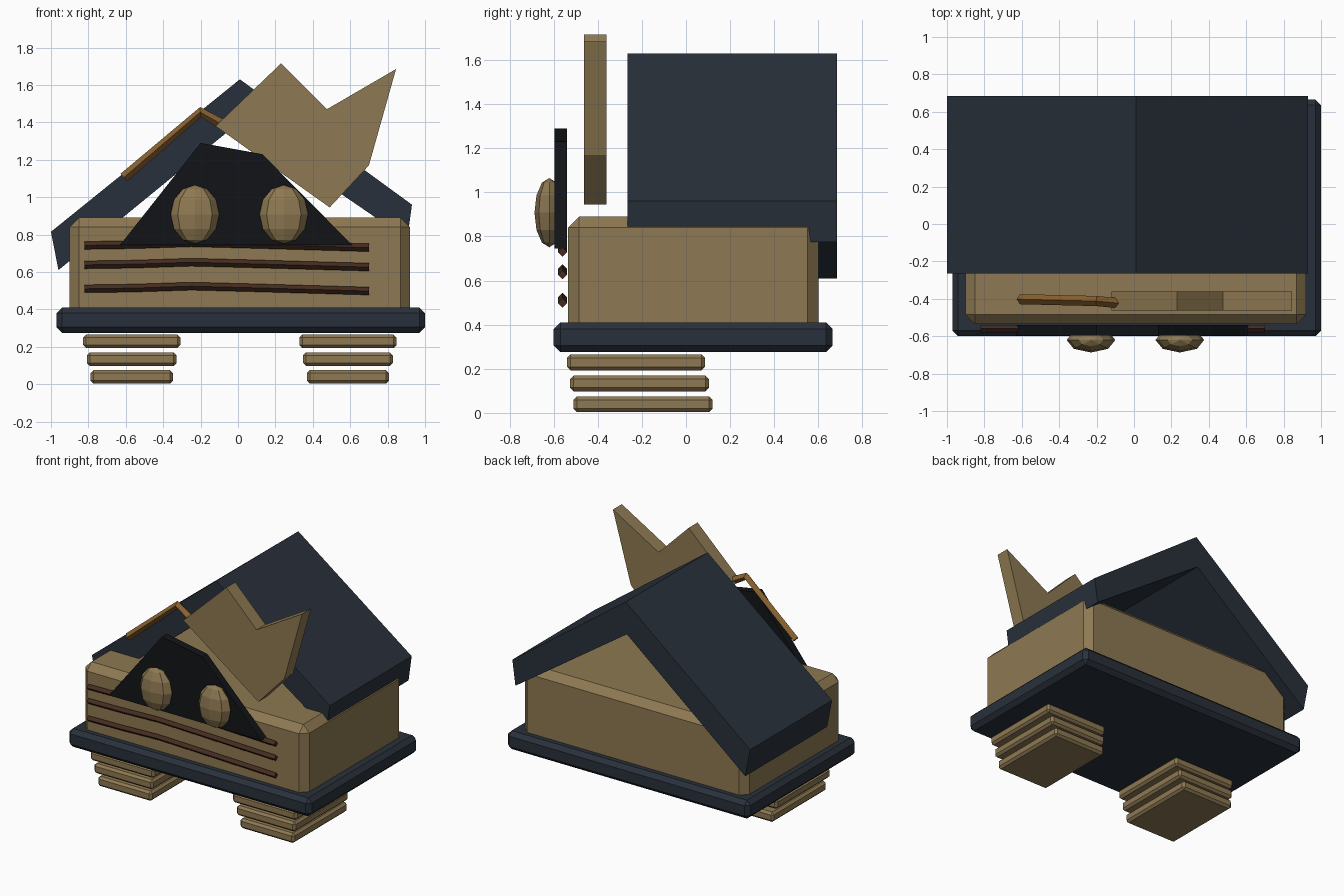
import bpy, bmesh
from mathutils import Matrix

if "Cube" in bpy.data.objects:
    bpy.data.objects.remove(bpy.data.objects["Cube"])


def material(name, rgb):
    m = bpy.data.materials.new(name)
    m.diffuse_color = (*rgb, 1)
    m.use_nodes = True
    m.node_tree.nodes["Principled BSDF"].inputs["Base Color"].default_value = m.diffuse_color
    return m


TAN = material("tan", (0.27, 0.19, 0.085))
NAVY = material("navy", (0.022, 0.03, 0.043))
BLACK = material("black", (0.006, 0.007, 0.009))
BROWN = material("dark_brown", (0.06, 0.025, 0.015))
WOOD = material("wood", (0.25, 0.12, 0.03))


def finish(name, bm, mat):
    bmesh.ops.recalc_face_normals(bm, faces=bm.faces)
    me = bpy.data.meshes.new(name)
    bm.to_mesh(me)
    bm.free()
    me.materials.append(mat)
    ob = bpy.data.objects.new(name, me)
    bpy.context.collection.objects.link(ob)
    return ob


def box(name, x, y, z, bevel, mat):
    """Chamfered box from (min, max) ranges."""
    bm = bmesh.new()
    bmesh.ops.create_cube(bm, size=1)
    for v in bm.verts:
        v.co = [r[0] if c < 0 else r[1] for c, r in zip(v.co, (x, y, z))]
    ob = finish(name, bm, mat)
    mod = ob.modifiers.new("chamfer", "BEVEL")
    mod.width, mod.segments = bevel, 1
    return ob


def plate(name, profile, y0, y1, mat):
    """Front (x, z) profile extruded along y."""
    bm = bmesh.new()
    face = bm.faces.new([bm.verts.new((x, y0, z)) for x, z in profile])
    out = bmesh.ops.extrude_face_region(bm, geom=[face])
    for g in out["geom"]:
        if isinstance(g, bmesh.types.BMVert):
            g.co.y = y1
    return finish(name, bm, mat)


def stick(name, points, radius, mat):
    """Four-sided bar following a path."""
    cu = bpy.data.curves.new(name, "CURVE")
    cu.dimensions = "3D"
    cu.bevel_depth, cu.bevel_resolution = radius, 0
    cu.use_fill_caps = True
    sp = cu.splines.new("POLY")
    sp.points.add(len(points) - 1)
    for p, co in zip(sp.points, points):
        p.co = (*co, 1)
    sp.use_smooth = False
    cu.materials.append(mat)
    ob = bpy.data.objects.new(name, cu)
    bpy.context.collection.objects.link(ob)


# Body and base slab
box("base_slab", (-0.97, 1.0), (-0.6, 0.665), (0.275, 0.41), 0.03, NAVY)
box("body", (-0.9, 0.92), (-0.535, 0.6), (0.33, 0.89), 0.05, TAN)

# Stacked slabs forming two feet
for side, cx in (("left", -0.568), ("right", 0.588)):
    for i in range(3):
        hw, z = 0.22 + 0.02 * i, 0.003 + 0.095 * i
        box(f"{side}_foot_slab_{i + 1}", (cx - hw, cx + hw),
            (-0.51 - 0.015 * i, 0.12 - 0.0165 * i), (z, z + 0.072), 0.016, TAN)

# Lopsided open gable roof
plate("roof", [(-1.0, 0.815), (0.01, 1.63), (0.93, 0.96), (0.905, 0.775),
               (0.0, 1.395), (-0.96, 0.61)], -0.265, 0.685, NAVY)

# Broken notched board
plate("notched_board", [(-0.12, 1.38), (0.23, 1.715), (0.475, 1.47),
                        (0.845, 1.685), (0.7, 1.17), (0.49, 0.945)],
      -0.463, -0.36, TAN)

# Dark face panel and eyes
plate("face_panel", [(-0.63, 0.745), (-0.2, 1.29), (0.13, 1.23), (0.61, 0.745)],
      -0.597, -0.54, BLACK)
for side, x in (("left", -0.23), ("right", 0.245)):
    bm = bmesh.new()
    bmesh.ops.create_uvsphere(
        bm, u_segments=8, v_segments=6, radius=1,
        matrix=Matrix.Translation((x, -0.62, 0.908)) @ Matrix.Diagonal((0.13, 0.067, 0.157, 1)))
    finish(f"{side}_eye", bm, TAN)

# Bent front slats
for i, z in enumerate((0.51, 0.638, 0.742)):
    stick(f"front_slat_{i + 1}",
          [(-0.82, -0.56, z), (-0.55, -0.56, z + 0.004), (-0.25, -0.56, z + 0.014),
           (0.1, -0.56, z + 0.005), (0.7, -0.56, z - 0.012)], 0.021, BROWN)

# Bent twig on the roof front
stick("bent_twig", [(-0.61, -0.402, 1.105), (-0.2, -0.412, 1.455), (-0.095, -0.422, 1.395)],
      0.027, WOOD)
